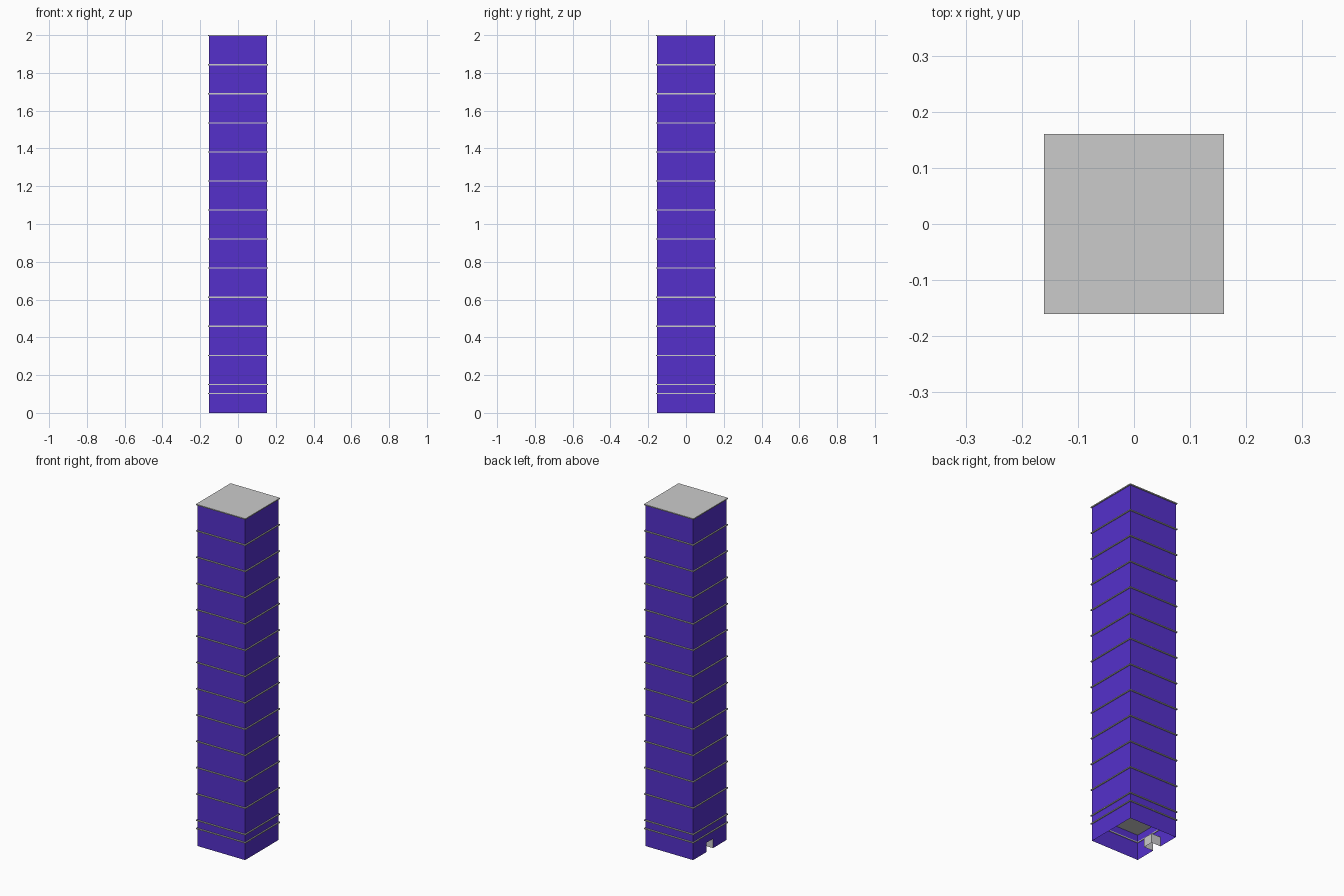
import bpy, bmesh

if "Cube" in bpy.data.objects:
    bpy.data.objects.remove(bpy.data.objects["Cube"])

FLOORS = 13
STEP = 2.0 / FLOORS
SLAB = 0.16      # slab half width
WALL = 0.154     # glass half width
T = 0.006        # slab thickness
DOOR_W, DOOR_H, DOOR_D = 0.03, 0.055, 0.06
BAND_Z = 0.10

glass = bpy.data.materials.new("purple_glass")
glass.diffuse_color = (0.09, 0.03, 0.6, 1)
glass.use_nodes = True
glass.node_tree.nodes["Principled BSDF"].inputs["Base Color"].default_value = glass.diffuse_color


def make(name, quads, mat=None):
    bm = bmesh.new()
    for q in quads:
        bm.faces.new([bm.verts.new(p) for p in q])
    bmesh.ops.remove_doubles(bm, verts=bm.verts, dist=1e-5)
    me = bpy.data.meshes.new(name)
    bm.to_mesh(me)
    bm.free()
    ob = bpy.data.objects.new(name, me)
    bpy.context.collection.objects.link(ob)
    if mat:
        me.materials.append(mat)
    return ob


def wall(a, b, z0, z1):
    return [(*a, z0), (*b, z0), (*b, z1), (*a, z1)]


def box(name, x0, x1, y0, y1, z0, z1):
    bpy.ops.mesh.primitive_cube_add(size=1, location=((x0 + x1) / 2, (y0 + y1) / 2, (z0 + z1) / 2))
    ob = bpy.context.object
    ob.name = name
    ob.scale = (x1 - x0, y1 - y0, z1 - z0)
    return ob


W, D = WALL, DOOR_W
corners = [(-W, -W), (W, -W), (W, W), (-W, W)]

# Ground floor glass with a doorway cut in the left side
quads = [wall(corners[i], corners[i + 1], 0, STEP - T) for i in range(3)]
quads += [wall((-W, W), (-W, D), 0, DOOR_H), wall((-W, -D), (-W, -W), 0, DOOR_H),
          wall((-W, W), (-W, D), DOOR_H, STEP - T), wall((-W, D), (-W, -D), DOOR_H, STEP - T),
          wall((-W, -D), (-W, -W), DOOR_H, STEP - T)]
make("ground_floor_glass", quads, glass)

# Upper glass and floor slabs
for k in range(1, FLOORS + 1):
    top = k * STEP
    box("roof_slab" if k == FLOORS else f"floor_slab_{k}", -SLAB, SLAB, -SLAB, SLAB, top - T, top)
    if k < FLOORS:
        make(f"floor_glass_{k}",
             [wall(corners[i], corners[(i + 1) % 4], top, top + STEP - T) for i in range(4)], glass)

# Open band around the ground floor
I = WALL - 0.004
for s, side in ((-1, "front"), (1, "back")):
    a, b = sorted((s * I, s * SLAB))
    box(f"{side}_band", -SLAB, SLAB, a, b, BAND_Z, BAND_Z + T)
for s, side in ((-1, "left"), (1, "right")):
    a, b = sorted((s * I, s * SLAB))
    box(f"{side}_band", a, b, -I, I, BAND_Z, BAND_Z + T)

# Recessed entrance behind the doorway
x0, x1 = -W, -W + DOOR_D
make("entrance_recess", [
    wall((x0, -D), (x1, -D), 0, DOOR_H),
    wall((x1, -D), (x1, D), 0, DOOR_H),
    wall((x1, D), (x0, D), 0, DOOR_H),
    [(x0, -D, DOOR_H), (x1, -D, DOOR_H), (x1, D, DOOR_H), (x0, D, DOOR_H)],
])
